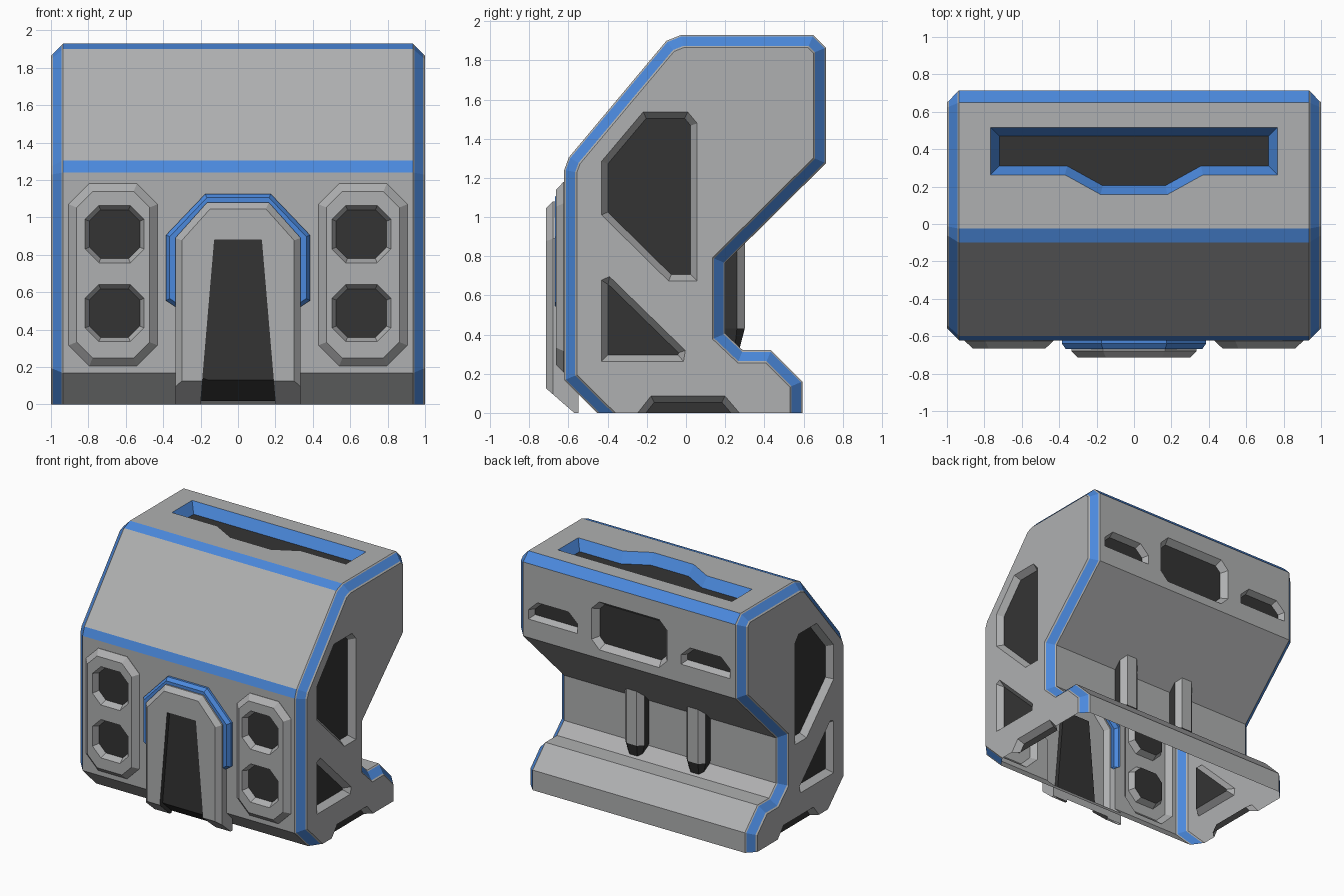
import bpy, bmesh
from mathutils import Vector

if "Cube" in bpy.data.objects:
    bpy.data.objects.remove(bpy.data.objects["Cube"])

GREY, BLUE, DARK = 0, 1, 2
MATS = []
for mname, col in (("light_grey", (0.43, 0.435, 0.44)), ("trim_blue", (0.07, 0.25, 0.72)),
                   ("dark_recess", (0.034, 0.034, 0.034))):
    m = bpy.data.materials.new(mname)
    m.diffuse_color = (*col, 1)
    m.use_nodes = True
    m.node_tree.nodes["Principled BSDF"].inputs["Base Color"].default_value = m.diffuse_color
    MATS.append(m)


def inset(pts, d):
    """Offset a closed polygon inwards by d with mitred corners."""
    n = len(pts)
    p = [Vector(q) for q in pts]
    area = sum(p[i].x * p[(i + 1) % n].y - p[(i + 1) % n].x * p[i].y for i in range(n))
    s = 1 if area > 0 else -1
    nor = []
    for i in range(n):
        e = (p[(i + 1) % n] - p[i]).normalized()
        nor.append(Vector((-e.y, e.x)) * s)
    return [tuple(p[i] + (nor[i - 1] + nor[i]) * d / (1 + nor[i - 1].dot(nor[i]))) for i in range(n)]


def loft(name, rings, frame, bands, caps=(GREY, GREY)):
    """Solid through rings (polygon, height); bands give a colour or {edge: colour} per band."""
    bm = bmesh.new()
    vs = [[bm.verts.new(frame(u, v, h)) for u, v in pts] for pts, h in rings]
    n = len(vs[0])
    for k in range(len(vs) - 1):
        for i in range(n):
            j = (i + 1) % n
            f = bm.faces.new((vs[k][i], vs[k][j], vs[k + 1][j], vs[k + 1][i]))
            b = bands[k]
            f.material_index = b.get(i, GREY) if isinstance(b, dict) else b
    for ring, c in ((vs[0], caps[0]), (vs[-1], caps[1])):
        bm.faces.new(ring).material_index = c
    bmesh.ops.recalc_face_normals(bm, faces=bm.faces)
    me = bpy.data.meshes.new(name)
    bm.to_mesh(me)
    bm.free()
    for m in MATS:
        me.materials.append(m)
    ob = bpy.data.objects.new(name, me)
    bpy.context.collection.objects.link(ob)
    return ob


def mirror(half):
    """Complete a right-hand outline, listed bottom to top, across x = 0."""
    return half + [(-x, z) for x, z in reversed(half)]


def octagon(cx, cz, w, h, c):
    return [(cx + sx * a, cz + sz * b) for sx, sz, a, b in (
        (1, 1, w, h - c), (1, 1, w - c, h), (-1, 1, w - c, h), (-1, 1, w, h - c),
        (-1, -1, w, h - c), (-1, -1, w - c, h), (1, -1, w - c, h), (1, -1, w, h - c))]


side = lambda u, v, h: (h, u, v)
front = lambda u, v, h: (u, h, v)
flat = lambda u, v, h: (u, v, h)
adds, cuts = [], []


def recess(name, pts, frame, surf, out, depth=0.05, ins=0.04, wall=GREY):
    cuts.append(loft(name, [(pts, surf + out * 0.005), (inset(pts, ins), surf - out * depth)],
                     frame, [wall], (wall, DARK)))


# Main body: side profile with bevelled blue rims (runs below the floor, trimmed later)
profile = [(-0.25, -0.2), (-0.622, 0.167), (-0.622, 1.24), (-0.598, 1.305), (-0.1, 1.9),
           (-0.025, 1.93), (0.65, 1.93), (0.715, 1.865), (0.715, 1.275), (0.2, 0.765),
           (0.2, 0.405), (0.29, 0.32), (0.435, 0.32), (0.595, 0.16), (0.595, -0.2)]
steps = [(1, 0.065), (0.99, 0.056), (0.943, 0.008), (0.935, 0)]
rings = [(inset(profile, d) if d else profile, -x) for x, d in steps]
rings += [(p, -h) for p, h in reversed(rings)]
body = loft("body", rings, side,
            [GREY, BLUE, GREY, {2: BLUE, 4: BLUE, 6: BLUE}, GREY, BLUE, GREY])

# Raised front panels with two octagonal holes each
for s in (1, -1):
    p = octagon(s * 0.668, 0.693, 0.237, 0.487, 0.11)
    adds.append(loft("front_panel", [(p, -0.55), (p, -0.625), (inset(p, 0.042), -0.665)],
                     front, [GREY, GREY]))
    for z in (0.91, 0.488):
        recess("panel_hole", octagon(s * 0.66, z, 0.16, 0.155, 0.075), front, -0.665, -1, 0.05, 0.025)

# Central arch and the blue band around it
p = mirror([(0.335, -0.1), (0.335, 0.89), (0.165, 1.08)])
adds.append(loft("front_arch", [(p, -0.55), (p, -0.68), (inset(p, 0.035), -0.715)], front, [GREY] * 2))
p = mirror([(0.3, 0.5), (0.385, 0.555), (0.385, 0.905), (0.175, 1.125)])
adds.append(loft("arch_band", [(p, -0.55), (p, -0.64), (inset(p, 0.02), -0.668)],
                 front, [BLUE] * 2, (BLUE, BLUE)))

# Sloped foot of the arch and its dark slot
K = 1.15
p = [(-0.735, 0.143), (-0.45, -0.105), (-0.9, -0.105), (-0.9, 0.143)]
cuts.append(loft("arch_foot_cut", [(p, -0.45), (p, 0.45)], side, [GREY]))
half = lambda z: 0.2 - 0.075 * z / 0.88
for z0, z1, fr in ((0.1, 0.88, front),
                   (-0.09, 0.14, lambda u, v, h: (u, h + (0.13 - v) * K, v))):
    p = mirror([(half(z0), z0), (half(z1), z1)])
    cuts.append(loft("arch_slot", [(p, -0.76), (p, -0.68)], fr, [DARK], (DARK, DARK)))

# Side windows and bottom notches
upper = [(-0.22, 1.54), (0.01, 1.54), (0.06, 1.48), (0.06, 0.67), (-0.09, 0.67), (-0.435, 1.01), (-0.435, 1.285)]
lower = [(-0.435, 0.68), (-0.39, 0.7), (0.0, 0.32), (-0.01, 0.26), (-0.435, 0.26)]
notch = [(-0.29, -0.05), (-0.18, 0.09), (0.2, 0.09), (0.32, -0.05)]
for s in (1, -1):
    fr = lambda u, v, h, s=s: (s * h, u, v)
    for name, pts in (("upper_side_window", upper), ("lower_side_window", lower), ("side_notch", notch)):
        recess(name, pts, fr, 1, 1, 0.05, 0.036)

# Rear windows
recess("rear_window", octagon(0, 1.535, 0.335, 0.195, 0.07), front, 0.715, 1)
for s in (1, -1):
    p = [(s * x, z) for x, z in ((0.455, 1.42), (0.89, 1.42), (0.89, 1.5), (0.81, 1.575), (0.535, 1.575), (0.455, 1.5))]
    recess("small_rear_window", p, front, 0.715, 1, 0.05, 0.025)

# Top slot with blue walls
p = mirror([(0.18, 0.155), (0.37, 0.26), (0.77, 0.26), (0.77, 0.52)])
recess("top_slot", p, flat, 1.93, 1, 0.08, 0.05, BLUE)

# Rear support bars with dark sides and feet
for s in (1, -1):
    c = s * 0.27
    p = [(c + x, y) for x, y in ((-0.085, 0.12), (0.085, 0.12), (0.085, 0.26), (0.045, 0.3), (-0.045, 0.3), (-0.085, 0.26))]
    adds.append(loft("rear_bar", [(p, 1.0), (p, 0.43), (inset(p, 0.025), 0.335)], flat,
                     [{1: DARK, 5: DARK}, DARK], (GREY, DARK)))

# Join the parts, cut the recesses, then trim the open underside
for obs, op in ((adds, 'UNION'), (cuts, 'DIFFERENCE')):
    for o in obs:
        o.hide_render = True
        mod = body.modifiers.new(o.name, 'BOOLEAN')
        mod.operation, mod.object, mod.solver = op, o, 'EXACT'
bpy.context.view_layer.update()
dg = bpy.context.evaluated_depsgraph_get()
mesh = bpy.data.meshes.new_from_object(body.evaluated_get(dg))
body.modifiers.clear()
body.data = mesh
bm = bmesh.new()
bm.from_mesh(mesh)
bmesh.ops.bisect_plane(bm, geom=bm.verts[:] + bm.edges[:] + bm.faces[:], plane_co=(0, 0, 0),
                       plane_no=(0, 0, 1), clear_inner=True)
bm.to_mesh(mesh)
bm.free()
for o in adds + cuts:
    bpy.data.objects.remove(o)
